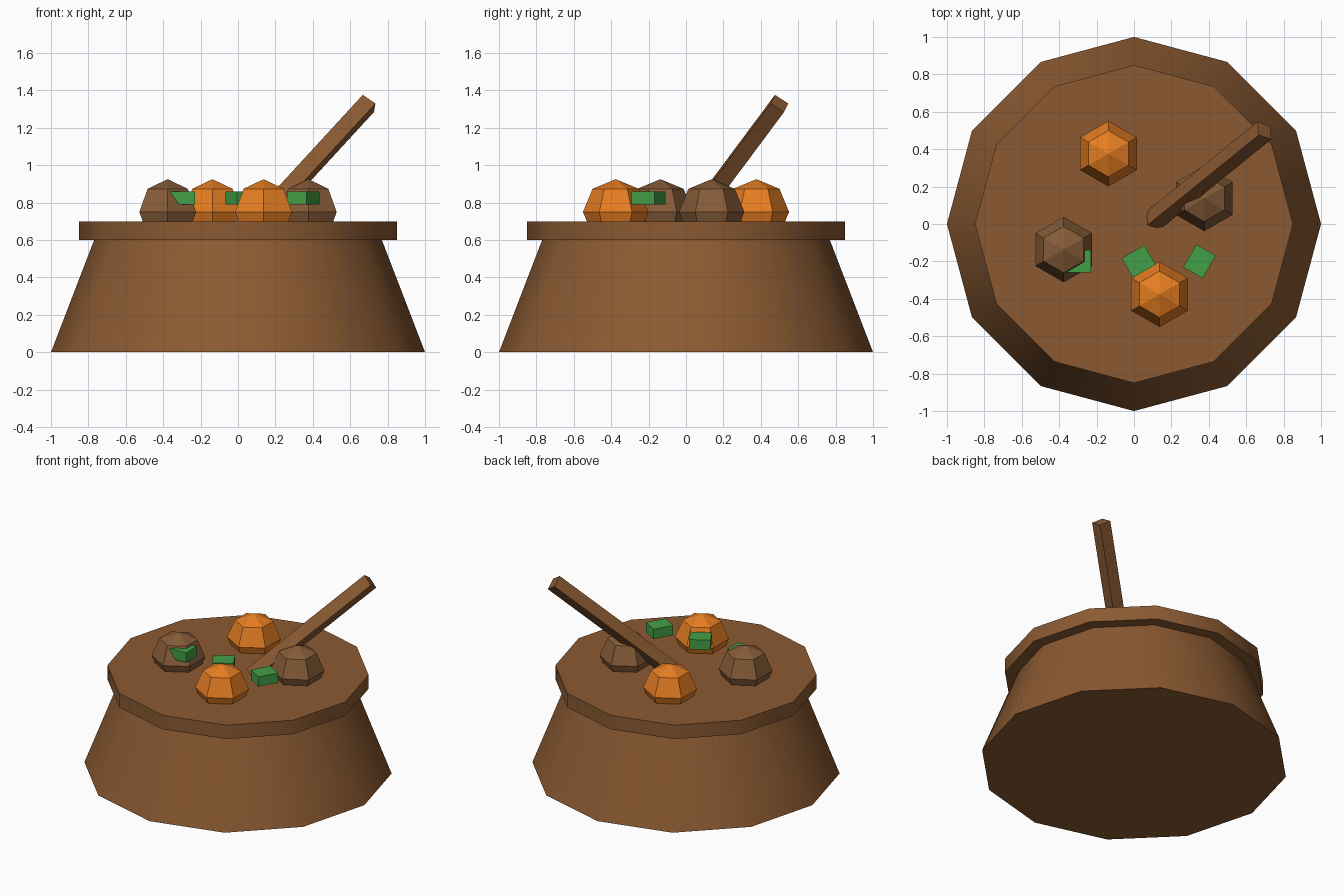
import bpy
import bmesh
from math import radians, cos, sin
from mathutils import Matrix, Vector

cube = bpy.data.objects.get("Cube")
if cube:
    bpy.data.objects.remove(cube, do_unlink=True)


def material(name, srgb):
    lin = [((c / 255 + 0.055) / 1.055) ** 2.4 for c in srgb]
    mat = bpy.data.materials.new(name)
    mat.use_nodes = True
    mat.diffuse_color = (*lin, 1)
    mat.node_tree.nodes["Principled BSDF"].inputs["Base Color"].default_value = (*lin, 1)
    return mat


wood = material("wood brown", (139, 90, 50))
meat = material("meat brown", (134, 92, 56))
orange = material("carrot orange", (230, 126, 34))
green = material("herb green", (67, 160, 71))


def finish(name, bm, mat, matrix, smooth=False):
    """Turn a bmesh into a placed object with one material."""
    mesh = bpy.data.meshes.new(name)
    bm.transform(matrix)
    bm.to_mesh(mesh)
    bm.free()
    mesh.materials.append(mat)
    obj = bpy.data.objects.new(name, mesh)
    bpy.context.collection.objects.link(obj)
    if smooth:
        bpy.ops.object.select_all(action="DESELECT")
        obj.select_set(True)
        bpy.context.view_layer.objects.active = obj
        bpy.ops.object.shade_smooth_by_angle(angle=radians(40))
    return obj


def prism(name, mat, sides, r1, r2, depth, matrix, smooth=False):
    bm = bmesh.new()
    bmesh.ops.create_cone(bm, cap_ends=True, segments=sides,
                          radius1=r1, radius2=r2, depth=depth)
    return finish(name, bm, mat, matrix, smooth)


# Tapered pot body and its overhanging top slab
prism("pot_body", wood, 12, 1.0, 0.75, 0.65, Matrix.Translation((0, 0, 0.325)), True)
prism("pot_top", wood, 12, 0.85, 0.85, 0.1, Matrix.Translation((0, 0, 0.65)), True)

# Four faceted chunks spaced evenly around the top
for i in range(4):
    angle = radians(20 + 90 * i)
    bm = bmesh.new()
    bmesh.ops.create_uvsphere(bm, u_segments=6, v_segments=4, radius=0.175)
    # Turn so that a corner points along y
    if max(v.co.y for v in bm.verts) < 0.17:
        bm.transform(Matrix.Rotation(radians(30), 4, "Z"))
    place = Matrix.Translation((0.4 * cos(angle), 0.4 * sin(angle), 0.75))
    kind, mat = (("carrot_chunk", orange) if i % 2 else ("meat_chunk", meat))
    finish(f"{kind}_{i // 2 + 1}", bm, mat, place)

# Herb pieces in a row, each turned further
for i in range(3):
    bm = bmesh.new()
    bmesh.ops.create_cube(bm, size=1)
    place = (Matrix.Translation((-0.3 + 0.325 * i, -0.2, 0.825))
             @ Matrix.Rotation(radians(30 * i), 4, "Z")
             @ Matrix.Diagonal((0.14, 0.12, 0.07, 1)))
    finish(f"herb_piece_{i + 1}", bm, green, place)

# Square spoon handle leaning out, one edge upward
end = Vector((0.697, 0.5, 1.33))
lean = Vector((0.92, 0.745, 1)).normalized()
prism("spoon_handle", wood, 4, 0.06, 0.06, 1.0,
      Matrix.Translation(end - lean * 0.5) @ lean.to_track_quat("Z", "Y").to_matrix().to_4x4())
